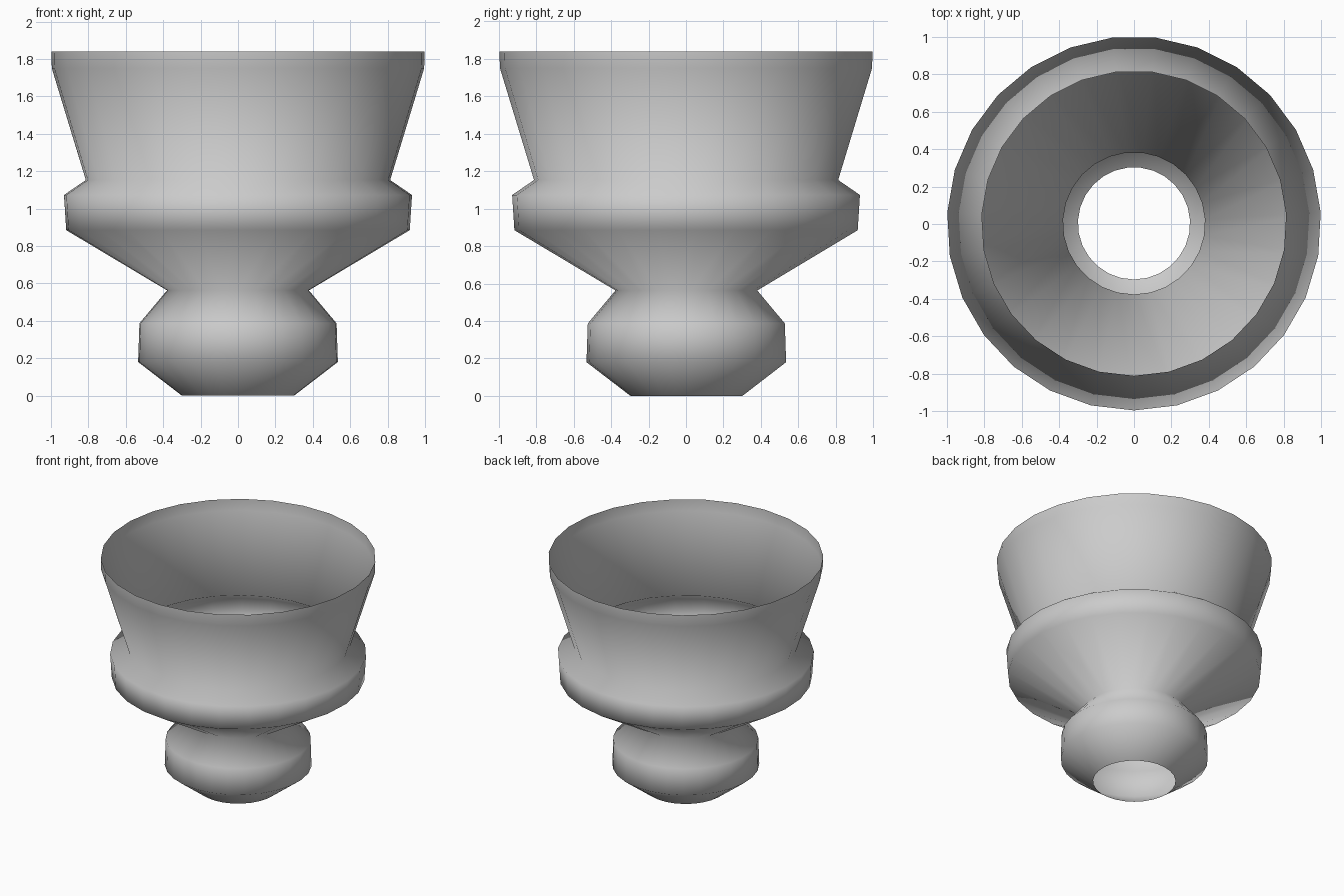
import bpy, bmesh
from math import cos, sin, pi, tau

cube = bpy.data.objects.get("Cube")
if cube:
    bpy.data.objects.remove(cube, do_unlink=True)

SIDES = 27

# One plain grey for the whole vessel
grey = bpy.data.materials.new("plain_grey")
grey.use_nodes = True
colour = (0.6, 0.6, 0.6, 1.0)
grey.diffuse_color = colour
grey.node_tree.nodes["Principled BSDF"].inputs["Base Color"].default_value = colour

# Wall profile (radius, height), from the open foot to the open rim
profile = [
    (0.30, 0.0), (0.535, 0.18), (0.528, 0.387),      # rounded foot
    (0.38, 0.563),                                   # neck
    (0.92, 0.885), (0.932, 1.073), (0.815, 1.153),   # collar
    (0.997, 1.75), (1.0, 1.84),                      # flared cup
]


def lathe(name, points, material):
    """Revolve an open profile into a thin, open, smooth shell."""
    bm = bmesh.new()
    shift = (1 - cos(pi / SIDES)) / 2   # centre the odd-sided outline
    rings = []
    for r, z in points:
        angles = [tau * i / SIDES - pi / 2 for i in range(SIDES)]
        rings.append([bm.verts.new((r * cos(a), r * sin(a) + shift, z))
                      for a in angles])
    for low, high in zip(rings, rings[1:]):
        for i in range(SIDES):
            j = (i + 1) % SIDES
            face = bm.faces.new((low[i], low[j], high[j], high[i]))
            face.smooth = True
    mesh = bpy.data.meshes.new(name)
    bm.to_mesh(mesh)
    bm.free()
    mesh.materials.append(material)
    obj = bpy.data.objects.new(name, mesh)
    bpy.context.collection.objects.link(obj)
    return obj


lathe("vessel_shell", profile, grey)
